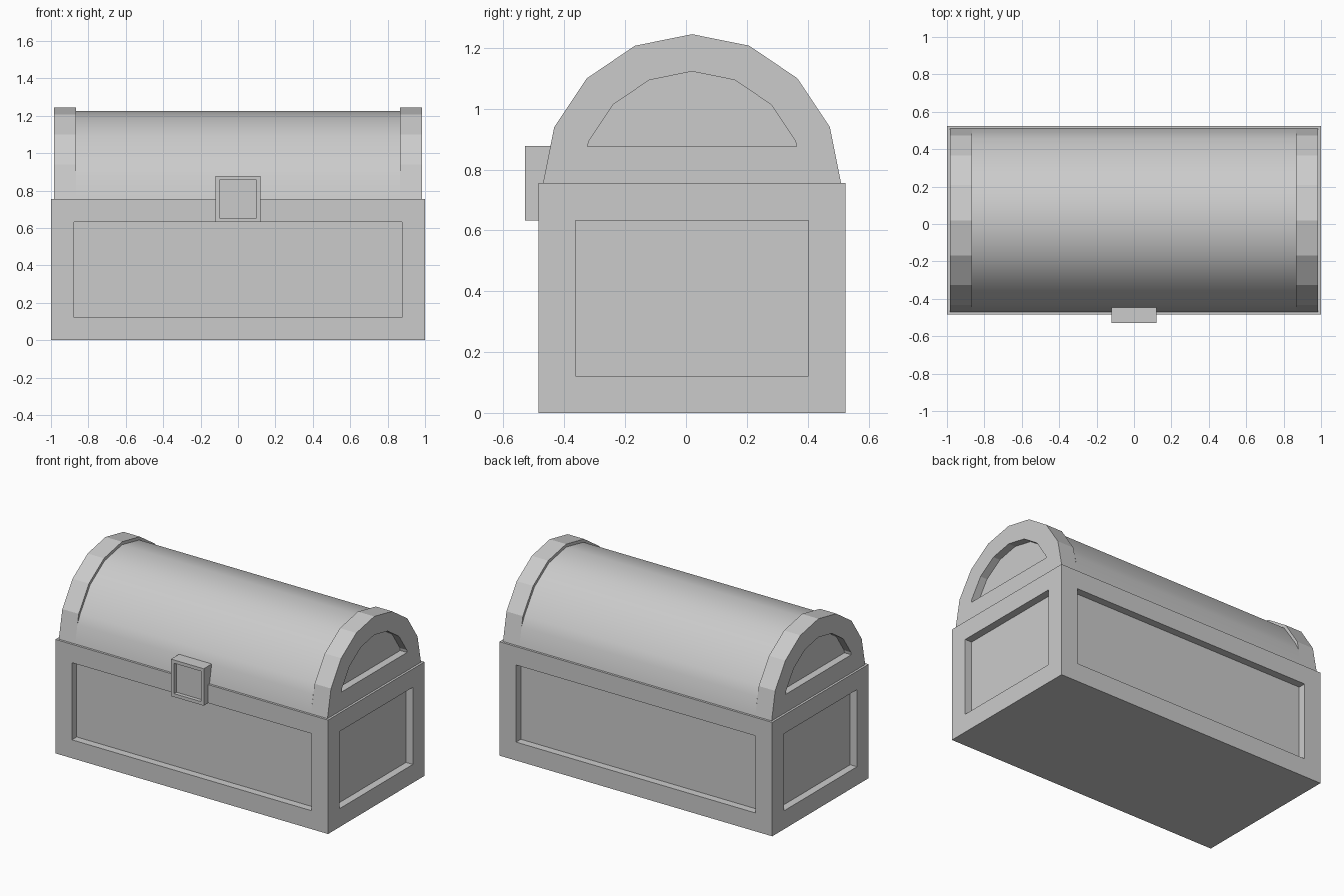
import bpy, bmesh, math
from mathutils import Vector

if "Cube" in bpy.data.objects:
    bpy.data.objects.remove(bpy.data.objects["Cube"])

CY = 0.02  # centre line of the chest body


def finish(bm, name):
    bmesh.ops.recalc_face_normals(bm, faces=bm.faces[:])
    mesh = bpy.data.meshes.new(name)
    bm.to_mesh(mesh)
    bm.free()
    obj = bpy.data.objects.new(name, mesh)
    bpy.context.collection.objects.link(obj)
    return obj


def recess(bm, faces, border, depth):
    """Inset each face and push it straight inwards."""
    bmesh.ops.inset_individual(bm, faces=faces, thickness=border, use_even_offset=True)
    for f in bmesh.ops.extrude_discrete_faces(bm, faces=faces)["faces"]:
        f.normal_update()
        bmesh.ops.translate(bm, verts=f.verts[:], vec=-f.normal * depth)


def box(name, lo, hi, panel_dirs, border, depth):
    bm = bmesh.new()
    bmesh.ops.create_cube(bm, size=1)
    lo, hi = Vector(lo), Vector(hi)
    bmesh.ops.scale(bm, verts=bm.verts[:], vec=hi - lo)
    bmesh.ops.translate(bm, verts=bm.verts[:], vec=(lo + hi) / 2)
    bm.normal_update()
    faces = [f for f in bm.faces if any(f.normal.dot(Vector(d)) > 0.9 for d in panel_dirs)]
    recess(bm, faces, border, depth)
    return finish(bm, name)


def arch(name, half, x0, x1, capped=True, panel_x=0):
    """Extrude a mirrored (half width, z) profile along x."""
    prof = [(-w, z) for w, z in half] + [(w, z) for w, z in reversed(half[:-1])]
    bm = bmesh.new()
    a, b = [[bm.verts.new((x, CY + y, z)) for y, z in prof] for x in (x0, x1)]
    n = len(prof)
    for i in range(n):
        j = (i + 1) % n
        bm.faces.new((a[i], a[j], b[j], b[i]))
    if capped:
        bm.faces.new(a)
        bm.faces.new(b)
        bmesh.ops.recalc_face_normals(bm, faces=bm.faces[:])
        bm.normal_update()
        ends = [f for f in bm.faces if f.normal.x * panel_x > 0.9]
        recess(bm, ends, 0.12, 0.05)
    return finish(bm, name)


# Body with a recessed panel on each of its four sides
box("chest_body", (-1, CY - 0.505, 0), (1, CY + 0.505, 0.755),
    [(1, 0, 0), (-1, 0, 0), (0, 1, 0), (0, -1, 0)], 0.122, 0.05)

# Faceted lid bands at both ends, with arched end panels
band = [(0.49, 0.755), (0.453, 0.94), (0.346, 1.10), (0.188, 1.207), (0, 1.245)]
for side, label in ((-1, "left"), (1, "right")):
    arch("lid_band_" + label, band, side * 0.865, side * 0.985, panel_x=side)

# Smooth barrel of the lid between the bands
barrel = [(0.49, 0.755), (0.467, 0.875), (0.437, 0.935), (0.332, 1.087), (0.182, 1.188), (0, 1.225)]
lid = arch("lid_barrel", barrel, -0.865, 0.865, capped=False)
bpy.ops.object.select_all(action='DESELECT')
lid.select_set(True)
bpy.context.view_layer.objects.active = lid
bpy.ops.object.shade_smooth_by_angle(angle=math.radians(35))

# Latch on the front
box("latch", (-0.12, -0.53, 0.632), (0.12, -0.43, 0.877), [(0, -1, 0)], 0.022, 0.025)
